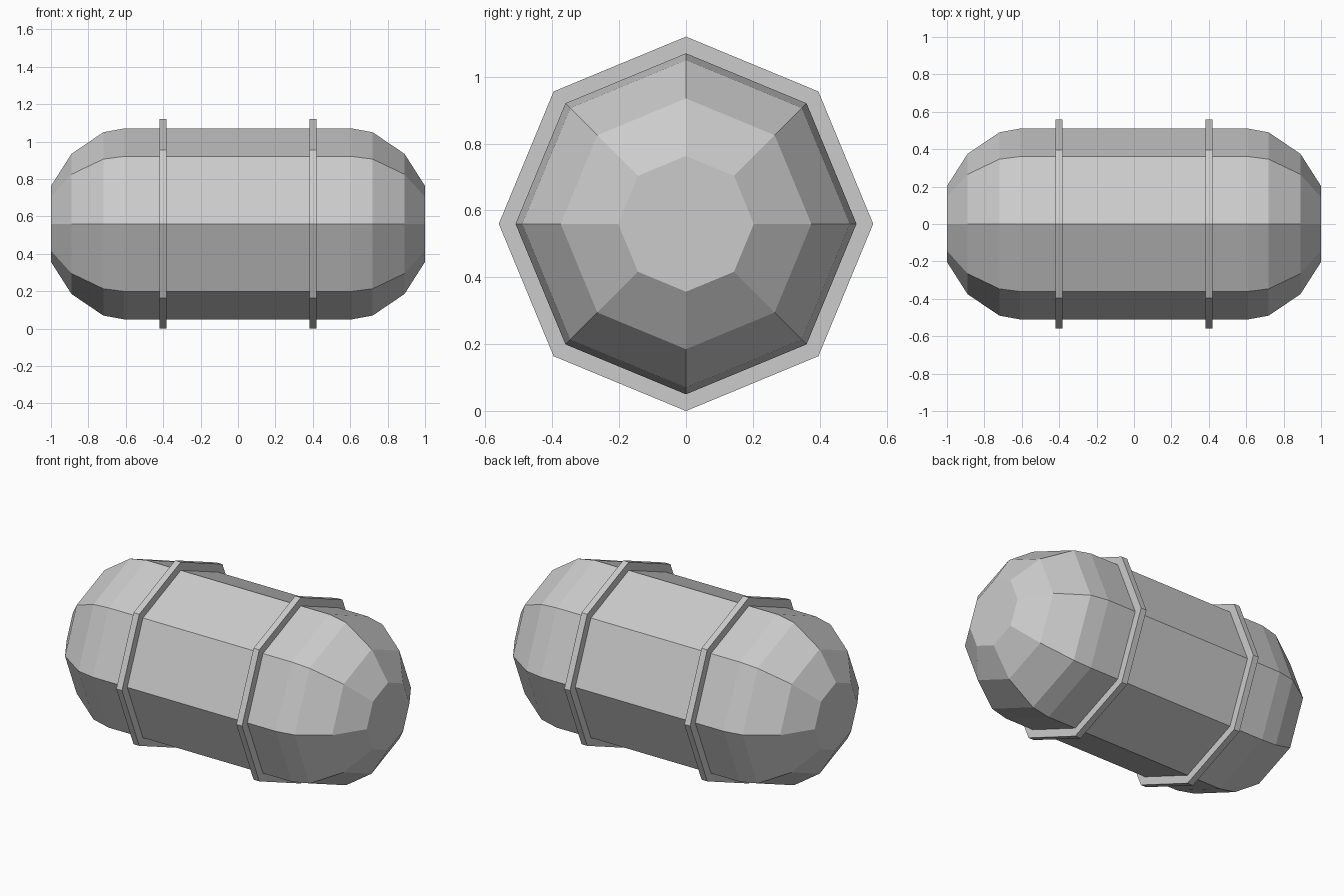
import bpy, bmesh
from math import sin, cos, pi

if "Cube" in bpy.data.objects:
    bpy.data.objects.remove(bpy.data.objects["Cube"])

SIDES = 8
AXIS_Z = 0.56


def lathe_x(name, profile, closed=False, centre_x=0.0):
    """Revolve (x, radius) points around the x axis into an octagonal solid."""
    bm = bmesh.new()
    rings = [[bm.verts.new((x, r * cos(2 * pi * i / SIDES), r * sin(2 * pi * i / SIDES)))
              for i in range(SIDES)] for x, r in profile]
    pairs = list(zip(rings, rings[1:]))
    if closed:
        pairs.append((rings[-1], rings[0]))
    else:
        bm.faces.new(rings[0])
        bm.faces.new(rings[-1])
    for a, b in pairs:
        for i in range(SIDES):
            j = (i + 1) % SIDES
            bm.faces.new((a[i], a[j], b[j], b[i]))
    bmesh.ops.recalc_face_normals(bm, faces=bm.faces)
    mesh = bpy.data.meshes.new(name)
    bm.to_mesh(mesh)
    bm.free()
    obj = bpy.data.objects.new(name, mesh)
    obj.location = (centre_x, 0, AXIS_Z)
    bpy.context.collection.objects.link(obj)
    return obj


# Capsule body with stepped rounded ends
half = [(0.61, 0.51), (0.72, 0.49), (0.89, 0.375), (1.0, 0.203)]
lathe_x("tank_body", [(-x, r) for x, r in reversed(half)] + half)

# Two raised bands around the body
w = 0.019
band = [(-w, 0.505), (-w, 0.56), (w, 0.56), (w, 0.505)]
for side, x in (("left", -0.4), ("right", 0.4)):
    lathe_x(side + "_band", band, closed=True, centre_x=x)
